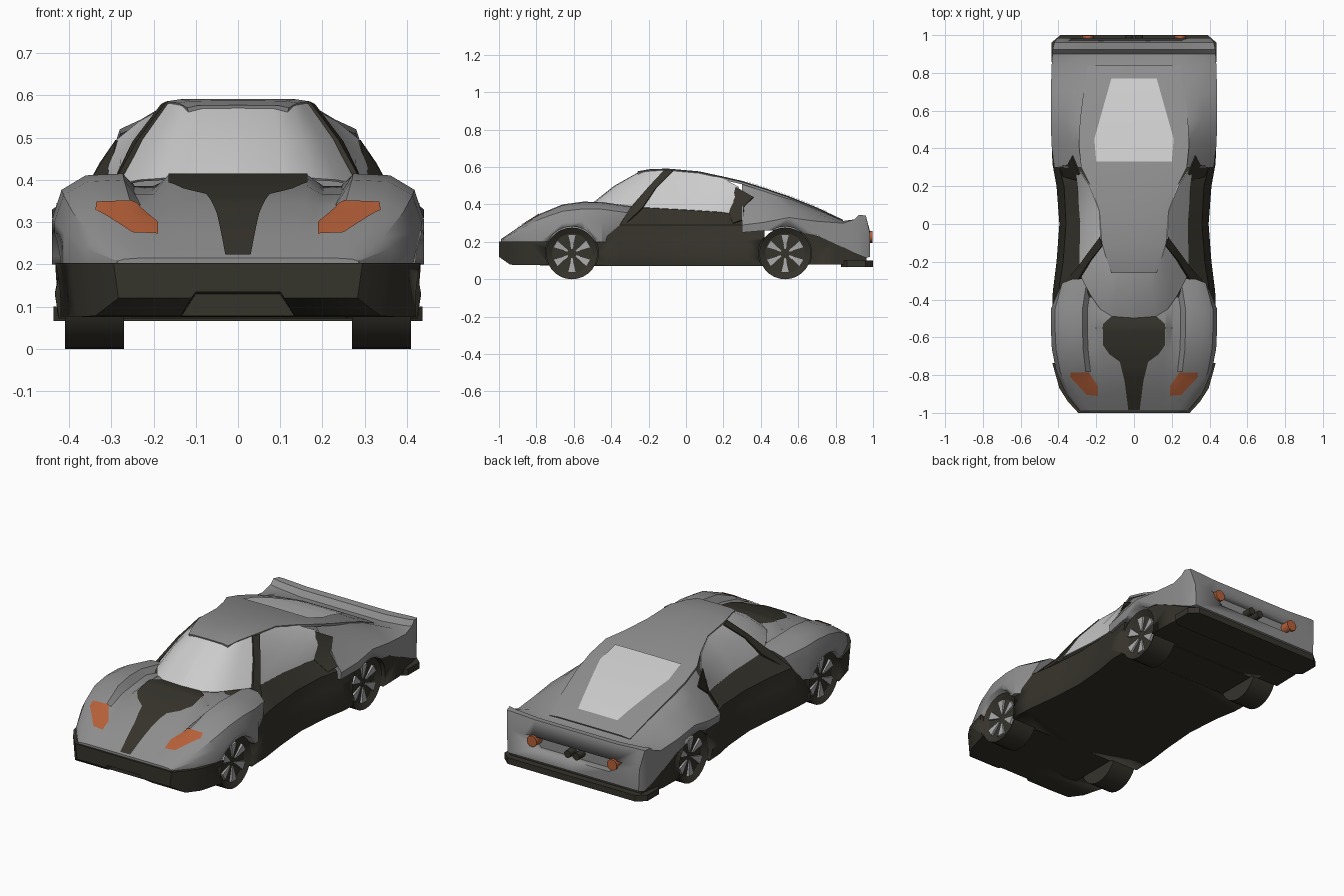
import bpy, bmesh, math
from mathutils import Vector, Matrix
from mathutils.bvhtree import BVHTree

if "Cube" in bpy.data.objects:
    bpy.data.objects.remove(bpy.data.objects["Cube"])


def material(name, rgb):
    m = bpy.data.materials.new(name)
    m.diffuse_color = (*rgb, 1)
    m.use_nodes = True
    m.node_tree.nodes["Principled BSDF"].inputs["Base Color"].default_value = m.diffuse_color
    return m


GREY = material("body_grey", (0.27, 0.27, 0.27))
DARK = material("dark_trim", (0.036, 0.033, 0.024))
ORANGE = material("lamp_orange", (0.46, 0.115, 0.04))
SPOKE = material("spoke_grey", (0.4, 0.4, 0.4))
GLASS = None
surfaces = {}


def finish(name, bm, mat):
    bmesh.ops.recalc_face_normals(bm, faces=bm.faces)
    surfaces[name] = BVHTree.FromBMesh(bm)
    me = bpy.data.meshes.new(name)
    bm.to_mesh(me)
    bm.free()
    ob = bpy.data.objects.new(name, me)
    bpy.context.collection.objects.link(ob)
    if mat:
        me.materials.append(mat)
    return ob


def loft(name, sections, mat):
    """Closed solid through half sections (y, [(x, z)...]) mirrored in x."""
    bm = bmesh.new()
    rings = []
    for y, half in sections:
        ring = half + [(-x, z) for x, z in reversed(half) if x > 0]
        rings.append([bm.verts.new((x, y, z)) for x, z in ring])
    n = len(rings[0])
    for a, b in zip(rings, rings[1:]):
        for i in range(n):
            j = (i + 1) % n
            bm.faces.new((a[i], a[j], b[j], b[i]))
    bm.faces.new(rings[0])
    bm.faces.new(rings[-1])
    return finish(name, bm, mat)


def panel(name, rows, mat, thick=0.006):
    """Thin sheet through rows of points, mirrored to the other side."""
    bm = bmesh.new()
    vs = [[bm.verts.new(p) for p in r] for r in rows]
    for a, b in zip(vs, vs[1:]):
        for i in range(len(a) - 1):
            bm.faces.new((a[i], a[i + 1], b[i + 1], b[i]))
    bmesh.ops.recalc_face_normals(bm, faces=bm.faces)
    if sum(f.normal.z for f in bm.faces) < 0:
        bmesh.ops.reverse_faces(bm, faces=bm.faces)
    bmesh.ops.solidify(bm, geom=bm.faces[:], thickness=thick)
    # open the centre line so that the mirrored halves join cleanly
    bmesh.ops.delete(bm, geom=[f for f in bm.faces if all(abs(v.co.x) < 1e-4 for v in f.verts)],
                     context="FACES")
    finish(name, bm, mat).modifiers.new("mirror", "MIRROR")


def decal(name, outline, target, mat, lift=0.005):
    """Half outline (x, y) draped from above onto a body part, mirrored."""
    bm = bmesh.new()
    bm.faces.new([bm.verts.new((x, y, 0)) for x, y in outline])
    for axis in range(2):
        for k in range(-40, 41):
            co, no = [0, 0, 0], [0, 0, 0]
            co[axis], no[axis] = k * 0.025 + 0.0031, 1
            bmesh.ops.bisect_plane(bm, geom=bm.verts[:] + bm.edges[:] + bm.faces[:],
                                   plane_co=co, plane_no=no)
    for v in bm.verts:
        hit = surfaces[target].ray_cast(Vector((v.co.x, v.co.y, 2)), Vector((0, 0, -1)))[0]
        v.co.z = (hit.z if hit else 0.2) + lift
    ob = finish(name, bm, mat)
    if sum(p.normal.z for p in ob.data.polygons) < 0:
        ob.data.flip_normals()
    ob.modifiers.new("mirror", "MIRROR")


def cylinder(bm, r, depth, centre, axis, sides):
    rot = Matrix.Rotation(math.pi / 2, 4, "Y" if axis == "X" else "X")
    bmesh.ops.create_cone(bm, cap_ends=True, segments=sides, radius1=r, radius2=r,
                          depth=depth, matrix=Matrix.Translation(centre) @ rot)


def cut(ob, cutter):
    m = ob.modifiers.new("cut", "BOOLEAN")
    m.object, m.operation = cutter, "DIFFERENCE"
    cutter.hide_render = True


# Front body: hood, fender humps and the trenches between them
front = []
for y, w, zc, zf, d in [(-.99, .285, .215, .215, 0), (-.9, .36, .275, .275, 0),
                        (-.78, .412, .345, .35, .005), (-.66, .435, .385, .40, .02),
                        (-.55, .44, .41, .415, .035), (-.45, .44, .40, .413, .015),
                        (-.29, .40, .36, .39, 0)]:
    h = zf - .2
    front.append((y, [(0, zc), (.38 * w, zc), (.46 * w, zc - d), (.56 * w, zc - d), (.62 * w, zf),
                      (.82 * w, zf - .02 * h), (.95 * w, zf - .18 * h), (w, zf - .5 * h),
                      (w, .2), (0, .2)]))
front_body = loft("front_body", front, GREY)
for v in front_body.data.vertices:  # rake the rear edge of the fender
    if v.co.y > -.3:
        v.co.y -= (.39 - v.co.z) * .65

# Front bumper with a central intake
bumper = loft("front_bumper", [(y, [(0, .203), (w, .203), (w - .012, zb), (0, zb)]) for y, w, zb in
              [(-1, .295, .12), (-.94, .35, .078), (-.87, .395, .075), (-.72, .437, .075)]], DARK)
intake = loft("intake_cutter", [(-1.03, [(0, .137), (.1, .137), (.155, .06), (0, .06)]),
                                (-.93, [(0, .13), (.1, .13), (.145, .06), (0, .06)])], None)
cut(bumper, intake)

# Doors and sills, pinched at the waist
doors = loft("door_body", [(y, [(0, zt), (xt, zt), (xm, .29), (xm + .01, .21), (w, .13),
                                (w - .01, .072), (0, .072)]) for y, w, xm, xt, zt in
             [(-.5, .435, .41, .28, .33), (-.36, .43, .40, .28, .385), (-.2, .41, .375, .28, .385),
              (0, .395, .36, .275, .375), (.2, .41, .37, .29, .36), (.32, .432, .40, .30, .35),
              (.42, .435, .41, .30, .33)]], DARK)

# Rear body with haunches, deck and upturned tail lip
rear_rows = [(.3, .515, .26, .305, .45, .422, .29, .25), (.42, .475, .28, .34, .415, .437, .305, .26),
             (.55, .433, .278, .36, .385, .44, .33, .26), (.7, .373, .26, .355, .352, .44, .31, .235),
             (.84, .308, .24, .36, .312, .436, .30, .17), (.9, .30, .25, .385, .312, .432, .32, .14),
             (.925, .328, .25, .39, .338, .43, .345, .13), (.962, .332, .25, .39, .34, .422, .34, .115),
             (.985, .25, .25, .38, .25, .405, .24, .12)]
rear_body = loft("rear_body", [(y, [(0, zr), (xr, zr), (xs, zs), (w, zw), (w - .005, zb), (0, zb)])
                               for y, zr, xr, xs, zs, w, zw, zb in rear_rows], GREY)
tail_recess = loft("tail_recess_cutter", [(y, [(0, .25), (.3, .25), (.22, .18), (0, .18)])
                                          for y in (.945, 1.05)], None)
cut(rear_body, tail_recess)

# Dark lower rear and diffuser blade
rear_lower = loft("rear_lower", [(y, [(0, zt), (w, zt), (w - .005, .078), (0, .078)]) for y, w, zt in
                  [(.6, .434, .265), (.8, .43, .20), (.965, .405, .13)]], DARK)
loft("diffuser", [(y, [(0, .1), (w, .1), (w, .066), (0, .066)]) for y, w in
                  [(.83, .40), (.86, .437), (.96, .437), (1, .39)]], DARK)

# Underfloor between the wheels
loft("underfloor", [(y, [(0, .12), (.255, .12), (.255, .073), (0, .073)]) for y in (-.78, .64)], DARK)

# Wheel arches
bm = bmesh.new()
WHEELS = [(s, y) for s in (-1, 1) for y in (-.61, .53)]
for s, y in WHEELS:
    cylinder(bm, .142, .24, (s * .38, y, .14), "X", 32)
arches = finish("arch_cutter", bm, None)
for part in (front_body, bumper, doors, rear_body, rear_lower):
    cut(part, arches)

# Roof panel flowing into the rear deck
panel("roof", [[(0, y, z), (x * .8, y, z - .001), (x, y, z - .006)] for y, z, x in
               [(-.26, .577, .12), (-.2, .588, .14), (-.1, .592, .17), (.07, .577, .183),
                (.2, .549, .23), (.3, .526, .28), (.42, .488, .292), (.55, .444, .286),
                (.7, .384, .267), (.84, .318, .245)]], GREY, .012)
decal("rear_window", [(0, .33), (.2, .33), (.21, .45), (.12, .77), (0, .77)], "roof", GLASS)

# Wrap-around windshield
base = [Vector(p) for p in [(0, -.5, .408), (.11, -.492, .407), (.18, -.45, .404), (.235, -.37, .40),
                            (.285, -.27, .388)]]
top = [Vector(p) for p in [(0, -.255, .572), (.085, -.254, .571), (.13, -.225, .575), (.152, -.165, .58),
                           (.17, -.1, .582)]]
bulge = Vector((0, -.006, .01))
panel("windshield", [base, [(a + b) / 2 + bulge for a, b in zip(base, top)], top], GLASS)

# Side windows
base = [Vector(p) for p in [(.29, -.24, .385), (.285, 0, .372), (.298, .18, .36), (.303, .235, .352)]]
top = [Vector(p) for p in [(.176, -.08, .58), (.184, .07, .567), (.235, .2, .538), (.288, .28, .495)]]
bulge = Vector((.012, 0, .004))
panel("side_window", [base, [(a + b) / 2 + bulge for a, b in zip(base, top)], top], GLASS)

# Windshield pillars and dark rear quarter vents
panel("pillar", [[(.385, -.40, .30), (.39, -.33, .29)], [(.295, -.29, .392), (.30, -.23, .388)],
                 [(.238, -.20, .495), (.25, -.16, .491)], [(.17, -.115, .586), (.182, -.07, .58)]], DARK, .012)
panel("quarter_vent", [[(.29, .265, .495), (.306, .23, .355), (.375, .25, .30)],
                       [(.328, .36, .44), (.355, .31, .39), (.40, .305, .32)]], DARK)

# Hood stripe and headlights
decal("hood_stripe", [(0, -.49), (.12, -.49), (.165, -.53), (.165, -.64), (.13, -.69), (.075, -.73),
                      (.05, -.83), (.03, -.985), (0, -.985)], "front_body", DARK)
decal("headlight", [(.24, -.785), (.335, -.785), (.338, -.81), (.25, -.905), (.19, -.91),
                    (.19, -.86)], "front_body", ORANGE)

# Wheels: recessed tyre faces with six wedge spokes
for s, y in WHEELS:
    label = ("left_" if s < 0 else "right_") + ("front" if y < 0 else "rear")
    bm = bmesh.new()
    cylinder(bm, .138, .14, (s * .34, y, .138), "X", 28)
    face = max((f for f in bm.faces if len(f.verts) > 4), key=lambda f: s * f.calc_center_median().x)
    bmesh.ops.inset_region(bm, faces=[face], thickness=.032)
    bmesh.ops.translate(bm, verts=face.verts[:], vec=(-s * .02, 0, 0))
    finish(label + "_tyre", bm, DARK)
    bm = bmesh.new()
    for k in range(6):
        a = k * math.pi / 3 + math.pi / 6
        pts = [(r, a + t) for r, t in [(.025, -.16), (.105, -.22), (.105, .22), (.025, .16)]]
        f = bm.faces.new([bm.verts.new((s * (.404 if r > .05 else .396), y + r * math.cos(t),
                                        .138 + r * math.sin(t))) for r, t in pts])
        ext = bmesh.ops.extrude_face_region(bm, geom=[f])["geom"]
        bmesh.ops.translate(bm, verts=[v for v in ext if isinstance(v, bmesh.types.BMVert)],
                            vec=(-s * .015, 0, 0))
    finish(label + "_spokes", bm, SPOKE)

# Tail lamps and twin exhausts
for name, xs, r, z, mat in [("tail_lamp", .245, .03, .228, ORANGE), ("exhaust", .027, .02, .215, DARK)]:
    bm = bmesh.new()
    for s in (-1, 1):
        cylinder(bm, r, .055, (s * xs, .97, z), "Y", 16)
    finish(name, bm, mat)

# Smooth shading with sharp creases
for ob in bpy.context.collection.objects:
    ob.select_set(True)
    bpy.context.view_layer.objects.active = ob
bpy.ops.object.shade_smooth_by_angle(angle=math.radians(30))
